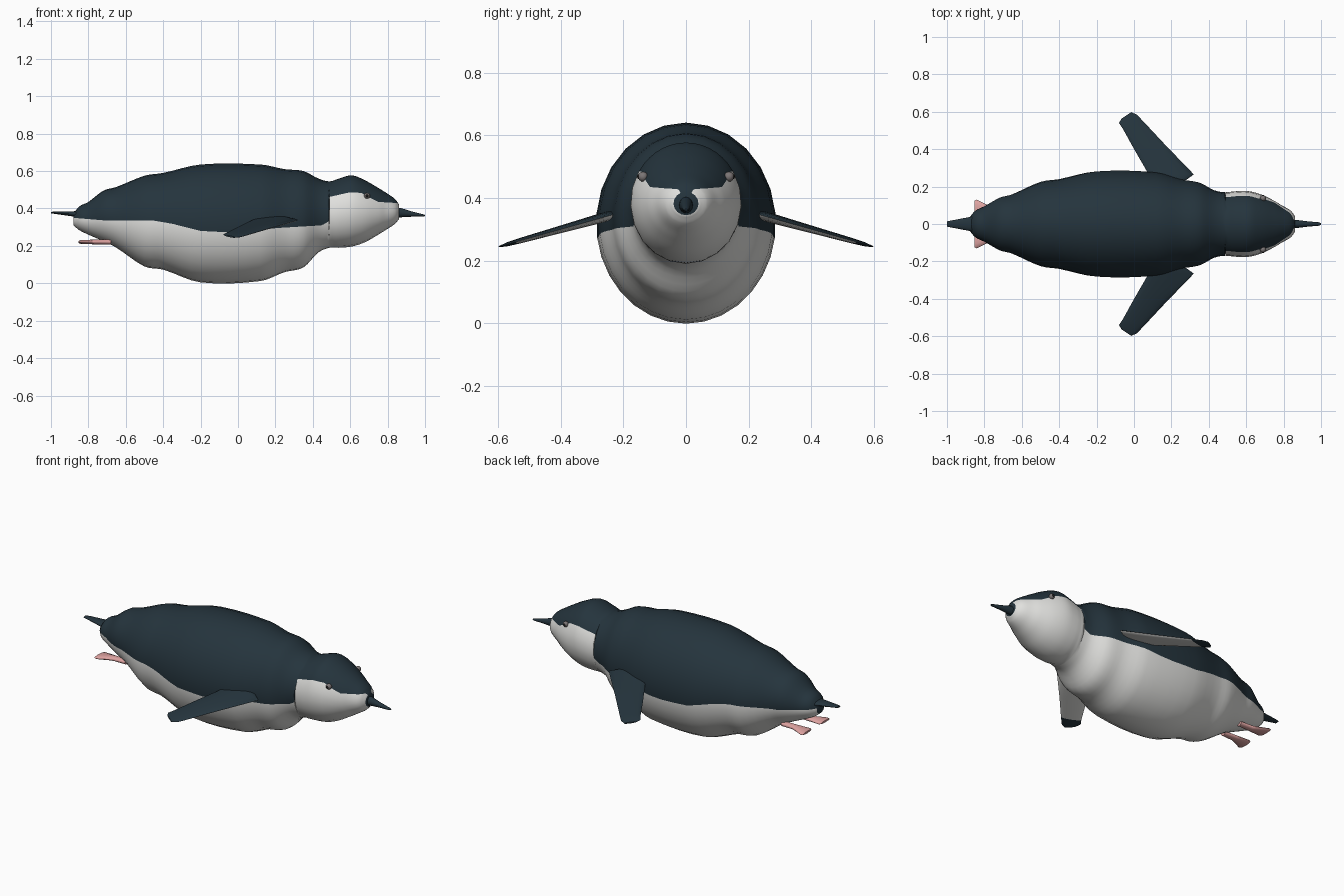
import bpy
from math import sin, cos, pi, asin
from mathutils import Vector

cube = bpy.data.objects.get("Cube")
if cube:
    bpy.data.objects.remove(cube, do_unlink=True)


def material(name, rgb, rough=0.7):
    mat = bpy.data.materials.new(name)
    mat.use_nodes = True
    mat.diffuse_color = (*rgb, 1)
    shader = mat.node_tree.nodes["Principled BSDF"]
    shader.inputs["Base Color"].default_value = (*rgb, 1)
    shader.inputs["Roughness"].default_value = rough
    return mat


DARK = material("slate feathers", (0.018, 0.034, 0.046))
WHITE = material("white feathers", (0.75, 0.75, 0.73))
PINK = material("pink feet", (0.72, 0.36, 0.35))
GREY = material("grey eye", (0.2, 0.18, 0.18))
BLACK = material("black pupil", (0.01, 0.01, 0.01))


def loft(name, rings, mats, rule=lambda ring, side: 0, angle=0.9):
    """Skin a row of equal closed rings, cap both ends, colour by rule(ring, side)."""
    n = len(rings[0])
    verts = [p for ring in rings for p in ring]
    faces, index = [], []
    for i in range(len(rings) - 1):
        for j in range(n):
            k = (j + 1) % n
            faces.append((i * n + j, i * n + k, (i + 1) * n + k, (i + 1) * n + j))
            index.append(rule(i, j))
    last = (len(rings) - 1) * n
    faces += [tuple(range(n))[::-1], tuple(range(last, last + n))]
    index += [0, 0]
    mesh = bpy.data.meshes.new(name)
    mesh.from_pydata(verts, [], faces)
    for mat in mats:
        mesh.materials.append(mat)
    mesh.polygons.foreach_set("material_index", index)
    obj = bpy.data.objects.new(name, mesh)
    bpy.context.collection.objects.link(obj)
    finish(obj, angle)
    return obj


def finish(obj, angle):
    bpy.ops.object.select_all(action="DESELECT")
    obj.select_set(True)
    bpy.context.view_layer.objects.active = obj
    bpy.ops.object.mode_set(mode="EDIT")
    bpy.ops.mesh.select_all(action="SELECT")
    bpy.ops.mesh.normals_make_consistent(inside=False)
    bpy.ops.object.mode_set(mode="OBJECT")
    bpy.ops.object.shade_smooth_by_angle(angle=angle)


def linear(table, x):
    """Read a value from a table of (x, value) pairs."""
    for (a, u), (b, v) in zip(table, table[1:]):
        if x <= b:
            return u + (v - u) * max(0, x - a) / (b - a)
    return table[-1][1]


# Body: x, bottom, top, half width
STATIONS = [
    (-.88, .31, .37, .035), (-.85, .285, .41, .07), (-.8, .26, .435, .095),
    (-.72, .225, .495, .14), (-.65, .19, .515, .16), (-.5, .09, .575, .225),
    (-.4, .073, .59, .24), (-.2, .005, .635, .283), (.12, .012, .635, .277),
    (.25, .06, .61, .24), (.35, .085, .6, .222), (.43, .165, .56, .18),
    (.49, .19, .545, .17), (.54, .19, .56, .175), (.61, .197, .577, .176),
    (.68, .22, .55, .158), (.75, .26, .51, .125), (.79, .285, .485, .1),
    (.84, .318, .45, .07), (.862, .345, .42, .04)]
# Height where the dark back meets the white underside
FLANK = [(-.88, .35), (-.7, .335), (-.45, .335), (-.35, .318), (-.2, .28),
         (0, .27), (.2, .295), (.45, .31), (.49, .335)]
CHEEK = [(.49, .462), (.6, .487), (.66, .483), (.7, .46), (.75, .435), (.87, .428)]


def smooth_stations(steps=4):
    pts = [Vector(s) for s in STATIONS]

    def slope(i):
        a, b = pts[max(i - 1, 0)], pts[min(i + 1, len(pts) - 1)]
        return (b - a) / (b[0] - a[0])

    for i in range(len(pts) - 1):
        p, q = pts[i], pts[i + 1]
        d = q[0] - p[0]
        for s in range(steps):
            t = s / steps
            h = t * t * (3 - 2 * t)
            r = (p * (1 - h) + q * h + slope(i) * d * t * (1 - t) ** 2
                 - slope(i + 1) * d * t * t * (1 - t))
            r[0] = p[0] + d * t
            yield r
    yield pts[-1]


ARC = 14


def body_ring(station, table):
    x, low, high, w = station
    mid, h = (low + high) / 2, (high - low) / 2
    edge = asin(max(-0.9, min(0.9, (linear(table, x) - mid) / h)))
    top = [edge + (pi - 2 * edge) * j / ARC for j in range(ARC)]
    under = [pi - edge + (pi + 2 * edge) * j / ARC for j in range(ARC)]
    return [(x, w * cos(a), mid + h * sin(a)) for a in top + under]


rings = []
for st in smooth_stations():
    if abs(st[0] - .49) < .001:
        # Sharp step from the flank line up to the cheek line
        before = st.copy()
        before[0] -= .004
        rings.append(body_ring(before, FLANK))
        rings.append(body_ring(st, CHEEK))
    else:
        rings.append(body_ring(st, FLANK if st[0] < .49 else CHEEK))
loft("body", rings, [DARK, WHITE], lambda i, j: int(j >= ARC))


def oval(x, y, z, ry, rz, n=16):
    return [(x, y + ry * cos(2 * pi * j / n), z + rz * sin(2 * pi * j / n))
            for j in range(n)]


# Beak and tail
loft("beak", [oval(.83, 0, .378, .024, .03), oval(.875, 0, .377, .021, .024),
              oval(.93, 0, .37, .014, .014), oval(.99, 0, .363, .009, .006),
              oval(1, 0, .362, .004, .003)], [DARK])
loft("tail", [oval(-.8, 0, .36, .06, .03), oval(-.88, 0, .371, .037, .014),
              oval(-.97, 0, .377, .02, .007), oval(-1, 0, .378, .014, .004)], [DARK])

# Flippers: leading x, y, trailing x, y, half thickness
SPAN = [(.25, .215, .09, .22, .015), (.32, .265, .07, .28, .016),
        (.17, .42, -.005, .41, .012), (.055, .543, -.06, .51, .009),
        (.015, .585, -.08, .54, .007), (-.015, .598, -.068, .562, .004)]
SIDES = 16


def flipper_ring(side, lx, ly, tx, ty, thick):
    ring = []
    for j in range(SIDES):
        a = 2 * pi * j / SIDES
        t = (1 - cos(a)) / 2
        y = ly + (ty - ly) * t
        z = .342 - (y - .25) * .28 + thick * sin(a)
        ring.append((lx + (tx - lx) * t, side * y, z))
    return ring


for side, label in ((1, "left"), (-1, "right")):
    # White underside, dark upper side and dark tip
    loft(label + "_flipper", [flipper_ring(side, *s) for s in SPAN], [DARK, WHITE],
         lambda i, j: int(j >= SIDES // 2 and i < 3))

    # Webbed foot, flaring backwards
    foot = []
    for x, inner, outer, h in ((-.68, .05, .085, .014), (-.76, .045, .09, .013),
                               (-.84, .035, .13, .01), (-.852, .045, .125, .006)):
        foot.append(oval(x, side * (inner + outer) / 2, .221, (outer - inner) / 2, h, 12))
    loft(label + "_foot", foot, [PINK])

    # Eye and pupil
    for part, radius, y, mat in (("eye", .016, .137, GREY), ("pupil", .009, .147, BLACK)):
        bpy.ops.mesh.primitive_uv_sphere_add(segments=16, ring_count=8, radius=radius,
                                             location=(.69, side * y, .468))
        ball = bpy.context.object
        ball.name = label + "_" + part
        ball.data.materials.append(mat)
        finish(ball, 0.9)
